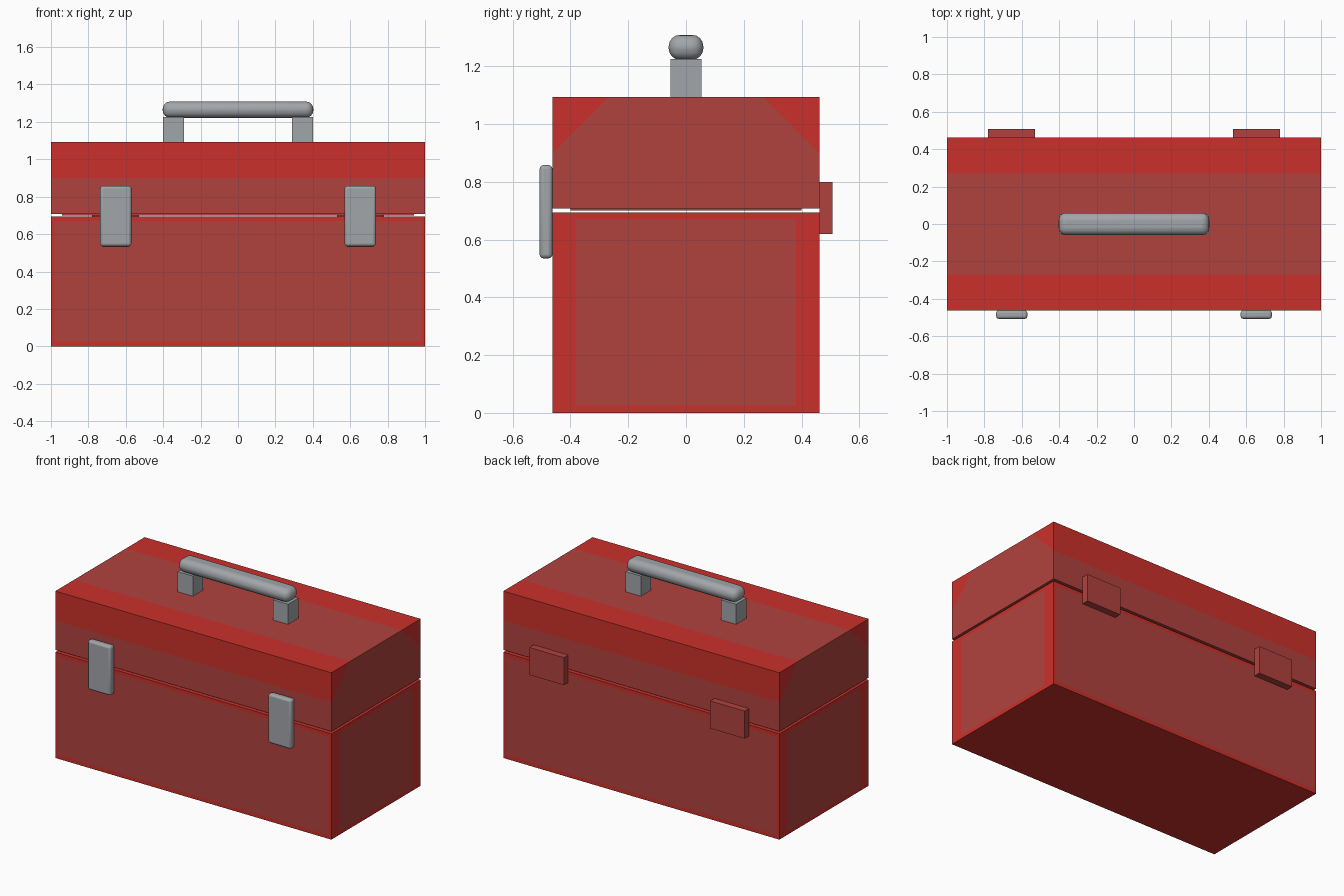
import bpy, bmesh
from mathutils import Vector

cube = bpy.data.objects.get("Cube")
if cube:
    bpy.data.objects.remove(cube, do_unlink=True)


def material(name, rgb):
    m = bpy.data.materials.new(name)
    m.use_nodes = True
    m.diffuse_color = (*rgb, 1)
    m.node_tree.nodes["Principled BSDF"].inputs["Base Color"].default_value = (*rgb, 1)
    return m


BRIGHT = material("bright_red", (0.60, 0.03, 0.024))
DULL = material("dull_red", (0.44, 0.055, 0.048))
STEEL = material("grey_steel", (0.36, 0.38, 0.40))


def box(name, low, high, mats, cuts=(), rule=None, bevel=0, segments=3):
    """Box between two corners, split by planes and coloured by a face rule."""
    low, high = Vector(low), Vector(high)
    bm = bmesh.new()
    bmesh.ops.create_cube(bm, size=1)
    for v in bm.verts:
        v.co = (low + high) / 2 + v.co * (high - low)
    for point, normal in cuts:
        bmesh.ops.bisect_plane(bm, geom=bm.verts[:] + bm.edges[:] + bm.faces[:],
                               plane_co=point, plane_no=normal)
    bm.normal_update()
    if rule:
        for f in bm.faces:
            f.material_index = int(rule(f.calc_center_median(), f.normal))
    mesh = bpy.data.meshes.new(name)
    bm.to_mesh(mesh)
    bm.free()
    obj = bpy.data.objects.new(name, mesh)
    bpy.context.collection.objects.link(obj)
    for m in mats:
        mesh.materials.append(m)
    if bevel:
        mod = obj.modifiers.new("Rounded edges", "BEVEL")
        mod.width, mod.segments = bevel, segments
        bpy.ops.object.select_all(action="DESELECT")
        obj.select_set(True)
        bpy.context.view_layer.objects.active = obj
        bpy.ops.object.shade_smooth_by_angle(angle=0.7)
    return obj


X, Y = 1.0, 0.462
BODY_TOP, LID_BOTTOM, LID_TOP = 0.693, 0.708, 1.093

# Body: dull panels framed by bright edges
body_cuts = [((0, 0, 0.025), (0, 0, 1)), ((0, 0, 0.67), (0, 0, 1))]
for s in (-1, 1):
    body_cuts += [((s * 0.98, 0, 0), (1, 0, 0)), ((0, s * 0.38, 0), (0, 1, 0))]


def body_panel(c, n):
    if abs(n.z) > 0.5 or not 0.025 < c.z < 0.67:
        return False
    return abs(c.y) < 0.38 if abs(n.x) > 0.5 else abs(c.x) < 0.98


box("body", (-X, -Y, 0), (X, Y, BODY_TOP), [BRIGHT, DULL], body_cuts, body_panel)

# Lid: dull centre with bright sloped corners
SLOPE = 1.362
lid_cuts = [((0, 0, SLOPE), (0, s, 1)) for s in (-1, 1)]
box("lid", (-X, -Y, LID_BOTTOM), (X, Y, LID_TOP), [BRIGHT, DULL], lid_cuts,
    lambda c, n: abs(c.y) + c.z < SLOPE)
box("lid_lip", (-0.94, -0.40, 0.70), (0.94, 0.40, LID_BOTTOM), [DULL])

# Paired fittings on each side
for s, side in ((-1, "right"), (1, "left")):
    def pair(name, x0, x1, y0, y1, z0, z1, mat, bevel=0):
        a, b = sorted((s * x0, s * x1))
        box(f"{side}_{name}", (a, y0, z0), (b, y1, z1), [mat], bevel=bevel)

    pair("latch", 0.57, 0.737, -0.507, -Y, 0.535, 0.858, STEEL, 0.014)
    pair("hinge", 0.53, 0.78, Y, 0.507, 0.62, 0.80, DULL)
    pair("handle_post", 0.29, 0.40, -0.053, 0.053, LID_TOP, 1.225, STEEL)

# Handle grip
box("handle_grip", (-0.403, -0.06, 1.222), (0.403, 0.06, 1.309), [STEEL], bevel=0.04, segments=4)
